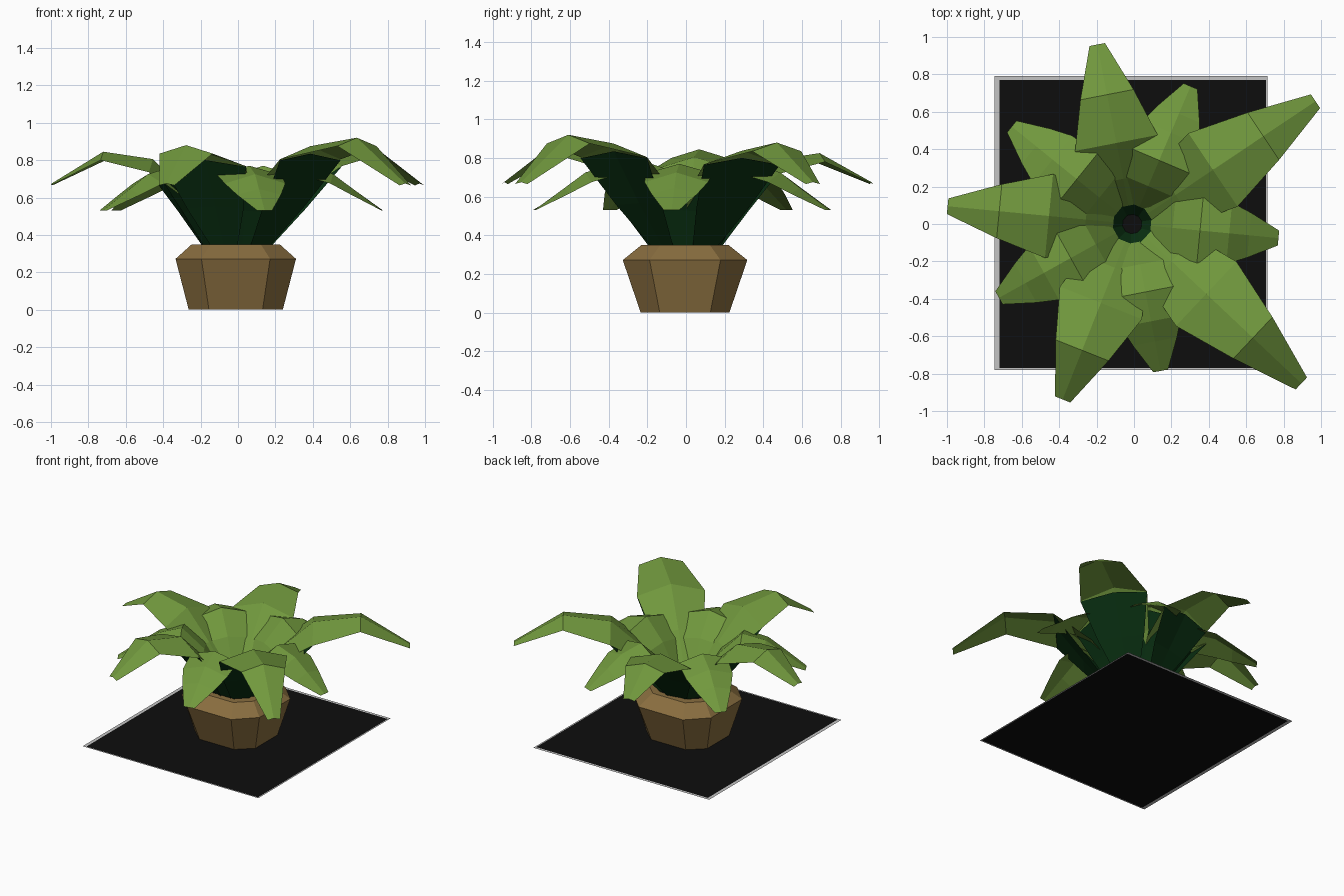
import bpy
from math import sin, cos, radians

if "Cube" in bpy.data.objects:
    bpy.data.objects.remove(bpy.data.objects["Cube"])


def material(name, rgb):
    m = bpy.data.materials.new(name)
    m.diffuse_color = (*rgb, 1)
    m.use_nodes = True
    m.node_tree.nodes["Principled BSDF"].inputs["Base Color"].default_value = m.diffuse_color
    return m


LEAF = material("leaf green", (0.165, 0.315, 0.047))
DARK = material("dark green", (0.003, 0.03, 0.006))
POT = material("tan clay", (0.25, 0.155, 0.05))
SOIL = material("black soil", (0.004, 0.004, 0.004))
BASE = material("black base", (0.004, 0.004, 0.004))
EDGE = material("grey edge", (0.55, 0.55, 0.55))


def make(name, verts, faces, mats, index=None, loc=(0, 0, 0)):
    me = bpy.data.meshes.new(name)
    me.from_pydata(verts, [], faces)
    for m in mats:
        me.materials.append(m)
    if index:
        for p, i in zip(me.polygons, index):
            p.material_index = i
    ob = bpy.data.objects.new(name, me)
    ob.location = loc
    bpy.context.collection.objects.link(ob)
    return ob


def lathe(rings, n, start=0):
    # quads between successive rings of n points
    return [(start + k * n + i, start + k * n + (i + 1) % n,
             start + (k + 1) * n + (i + 1) % n, start + (k + 1) * n + i)
            for k in range(rings - 1) for i in range(n)]


# Flat square base with a thin grey edge
def rect(x0, x1, y0, y1):
    return [(x0, y0, 0), (x1, y0, 0), (x1, y1, 0), (x0, y1, 0)]


make("base_sheet", rect(-0.745, 0.715, -0.78, 0.79) + rect(-0.72, 0.705, -0.77, 0.77),
     lathe(2, 4) + [(4, 5, 6, 7)], [EDGE, BASE], [0] * 4 + [1])


# Octagonal pot: cut-corner rings, sloped shoulder, open lip
def octagon(hx, hy, z, f=0.57):
    return [(hx, -hy * f, z), (hx, hy * f, z), (hx * f, hy, z), (-hx * f, hy, z),
            (-hx, hy * f, z), (-hx, -hy * f, z), (-hx * f, -hy, z), (hx * f, -hy, z)]


CENTRE = (-0.012, -0.005, 0)
profile = [(0.252, 0.23, 0.002), (0.322, 0.322, 0.272), (0.235, 0.225, 0.35),
           (0.18, 0.175, 0.35), (0.175, 0.17, 0.325)]
pot_verts = [v for p in profile for v in octagon(*p)]
make("pot", pot_verts, lathe(len(profile), 8), [POT], loc=CENTRE)
make("soil", octagon(0.18, 0.175, 0.335), [tuple(range(8))], [SOIL], loc=CENTRE)

# Leaf rows: distance along, height, half width, droop of the edges
BIG = [(0.05, 0.335, 0.04, 0.0), (0.10, 0.42, 0.07, 0.0), (0.25, 0.61, 0.17, 0.02),
       (0.45, 0.81, 0.225, 0.07), (0.72, 0.85, 0.145, 0.045), (1.0, 0.675, 0.042, 0.01)]
BIG_UNDER = [(0.17, 0.335, 0.07, 0.0), (0.30, 0.54, 0.155, 0.01), (0.45, 0.775, 0.225, 0.036)]
SMALL = [(0.05, 0.335, 0.04, 0.0), (0.10, 0.42, 0.06, 0.0), (0.22, 0.62, 0.14, 0.02),
         (0.37, 0.77, 0.175, 0.05), (0.53, 0.725, 0.165, 0.05), (0.64, 0.645, 0.12, 0.03),
         (0.80, 0.53, 0.04, 0.0)]
SMALL_UNDER = [(0.16, 0.335, 0.06, 0.0), (0.25, 0.53, 0.13, 0.01), (0.37, 0.74, 0.175, 0.022)]


def strip(rows, scale, lift, wide, start):
    # three points per row (edge, midrib, edge) joined by quads
    verts, faces = [], []
    for r, z, w, d in rows:
        x = r if r < 0.2 else 0.1 + (r - 0.1) * scale
        h = z if r > 0.99 else 0.35 + (z - 0.35) * lift
        verts += [(x, w * wide, h - d), (x, 0, h), (x, -w * wide, h - d)]
    for k in range(len(rows) - 1):
        a = start + 3 * k
        faces += [(a, a + 1, a + 4, a + 3), (a + 1, a + 2, a + 5, a + 4)]
    return verts, faces


def leaf(name, angle, rows, under, scale, lift, wide=1.0):
    tv, tf = strip(rows, scale, lift, wide, 0)
    uv, uf = strip(under, scale, lift, wide, len(tv))
    uf = [f[::-1] for f in uf]
    c, s = cos(radians(angle)), sin(radians(angle))
    verts = [(x * c - y * s, x * s + y * c, z) for x, y, z in tv + uv]
    faces = [f[::-1] for f in tf] + [f[::-1] for f in uf]
    index = [1, 1] + [0] * (len(tf) - 2) + [1] * len(uf)
    make(name, verts, faces, [LEAF, DARK], index, (-0.01, 0, 0))


# Five large and five small leaves: angle, length scale, height scale
for i, (a, s, h, w) in enumerate([(101, 0.975, 0.95, 1.0), (33.8, 1.2, 1.06, 1.05),
                                  (-43.3, 1.27, 1.14, 1.05), (-111.6, 1.01, 1.06, 1.05),
                                  (174.5, 0.99, 0.99, 1.0)]):
    leaf(f"large_leaf_{i + 1}", a, BIG, BIG_UNDER, s, h, w)
for i, (a, s) in enumerate([(67, 1.0), (-5.5, 0.98), (-79, 1.0), (-151, 1.02), (141, 1.04)]):
    leaf(f"small_leaf_{i + 1}", a, SMALL, SMALL_UNDER, s, 1.0)
